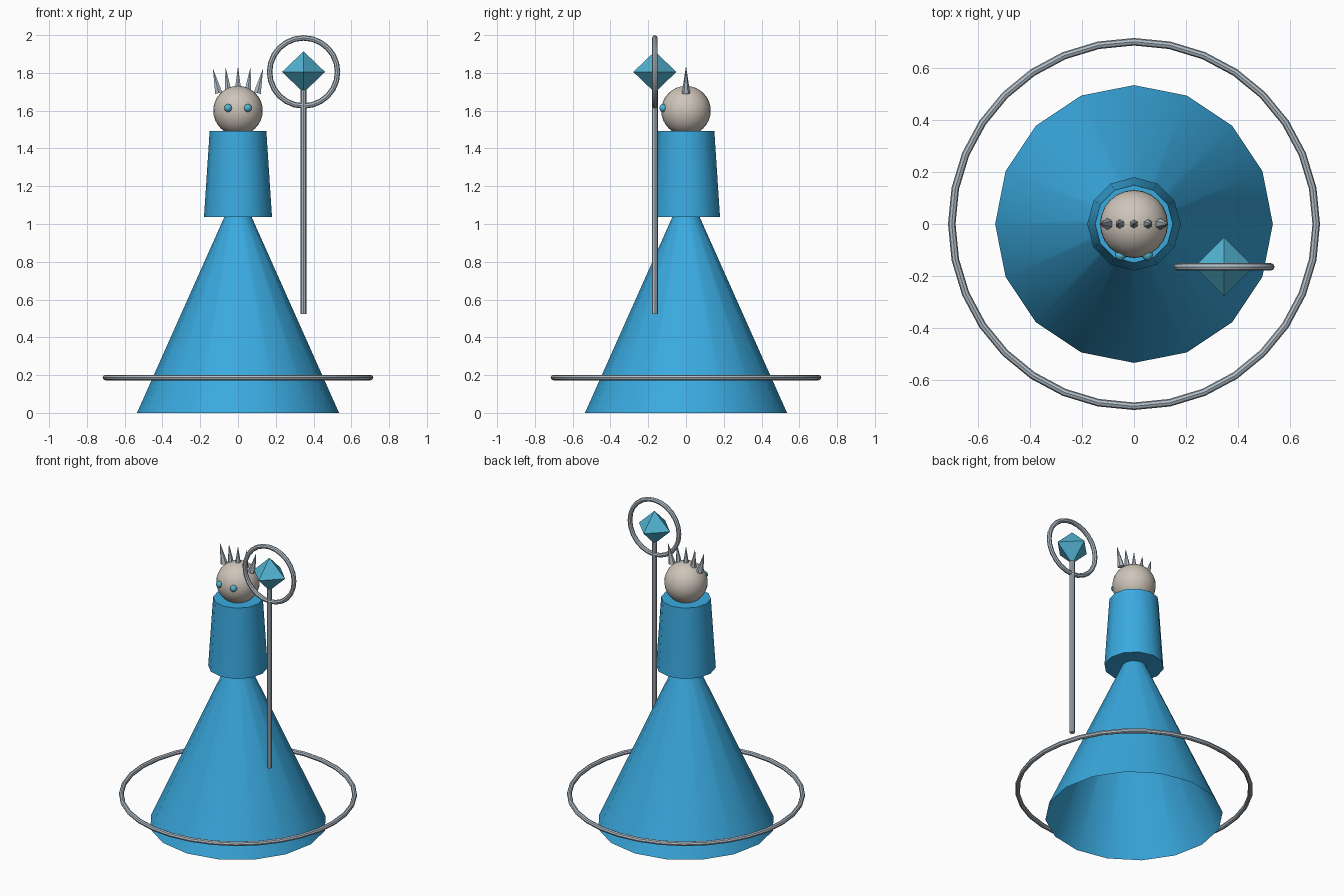
import bpy, math
from mathutils import Vector

if "Cube" in bpy.data.objects:
    bpy.data.objects.remove(bpy.data.objects["Cube"])


def material(name, rgb):
    m = bpy.data.materials.new(name)
    m.diffuse_color = (*rgb, 1)
    m.use_nodes = True
    m.node_tree.nodes["Principled BSDF"].inputs["Base Color"].default_value = m.diffuse_color
    return m


BLUE = material("robe blue", (0.042, 0.40, 0.74))
CRYSTAL = material("crystal blue", (0.085, 0.45, 0.64))
SILVER = material("silver", (0.44, 0.51, 0.57))
SKIN = material("pale stone", (0.62, 0.56, 0.49))


def finish(name, mat, smooth=True):
    ob = bpy.context.object
    ob.name = name
    ob.data.materials.append(mat)
    if smooth:
        bpy.ops.object.shade_smooth_by_angle(angle=math.radians(40))
    return ob


def cone(name, mat, base, tip, r1, r2, sides, cap='NGON', smooth=True):
    """Tapered solid running from base to tip."""
    a, b = Vector(base), Vector(tip)
    d = b - a
    bpy.ops.mesh.primitive_cone_add(
        vertices=sides, radius1=r1, radius2=r2, depth=d.length,
        end_fill_type=cap, location=(a + b) / 2,
        rotation=Vector((0, 0, 1)).rotation_difference(d).to_euler())
    return finish(name, mat, smooth)


def ball(name, mat, loc, r, seg, rings):
    bpy.ops.mesh.primitive_uv_sphere_add(segments=seg, ring_count=rings, radius=r, location=loc)
    return finish(name, mat)


def ring(name, mat, loc, major, minor, seg, rot=(0, 0, 0)):
    bpy.ops.mesh.primitive_torus_add(
        major_radius=major, minor_radius=minor, major_segments=seg,
        minor_segments=8, location=loc, rotation=rot)
    return finish(name, mat)


# Robe: open-bottomed skirt and a capped torso
cone("skirt", BLUE, (0, 0, 0), (0, 0, 1.06), 0.535, 0.062, 16, cap='NOTHING')
cone("torso", BLUE, (0, 0, 1.037), (0, 0, 1.493), 0.18, 0.15, 12)

# Head and eyes
ball("head", SKIN, (0, 0, 1.6), 0.131, 24, 16)
for side, label in ((-1, "left"), (1, "right")):
    ball(f"eye_{label}", CRYSTAL, (side * 0.052, -0.12, 1.614), 0.021, 12, 8)

# Crown: five fanned spikes in a row
for i in range(-2, 3):
    cone(f"crown_spike_{i + 3}", SILVER, (i * 0.051, 0, 1.693),
         (i * 0.0665, 0, 1.836 - 0.003 * i * i), 0.022, 0, 6)

# Staff with a ring and a floating crystal
SX, SY, SZ = 0.347, -0.165, 1.805
cone("staff", SILVER, (SX, SY, 0.523), (SX, SY, 1.71), 0.016, 0.016, 8)
ring("staff_ring", SILVER, (SX, SY, SZ), 0.18, 0.0145, 24, (math.pi / 2, 0, 0))

h, w = 0.109, 0.114
verts = [(w, 0, 0), (0, w, 0), (-w, 0, 0), (0, -w, 0), (0, 0, h), (0, 0, -h)]
faces = [(i, (i + 1) % 4, 4) for i in range(4)] + [((i + 1) % 4, i, 5) for i in range(4)]
mesh = bpy.data.meshes.new("crystal")
mesh.from_pydata(verts, [], faces)
mesh.materials.append(CRYSTAL)
crystal = bpy.data.objects.new("crystal", mesh)
crystal.location = (SX, SY, SZ)
bpy.context.collection.objects.link(crystal)

# Hoop floating around the skirt
ring("skirt_hoop", SILVER, (0, 0, 0.187), 0.702, 0.0145, 32)
